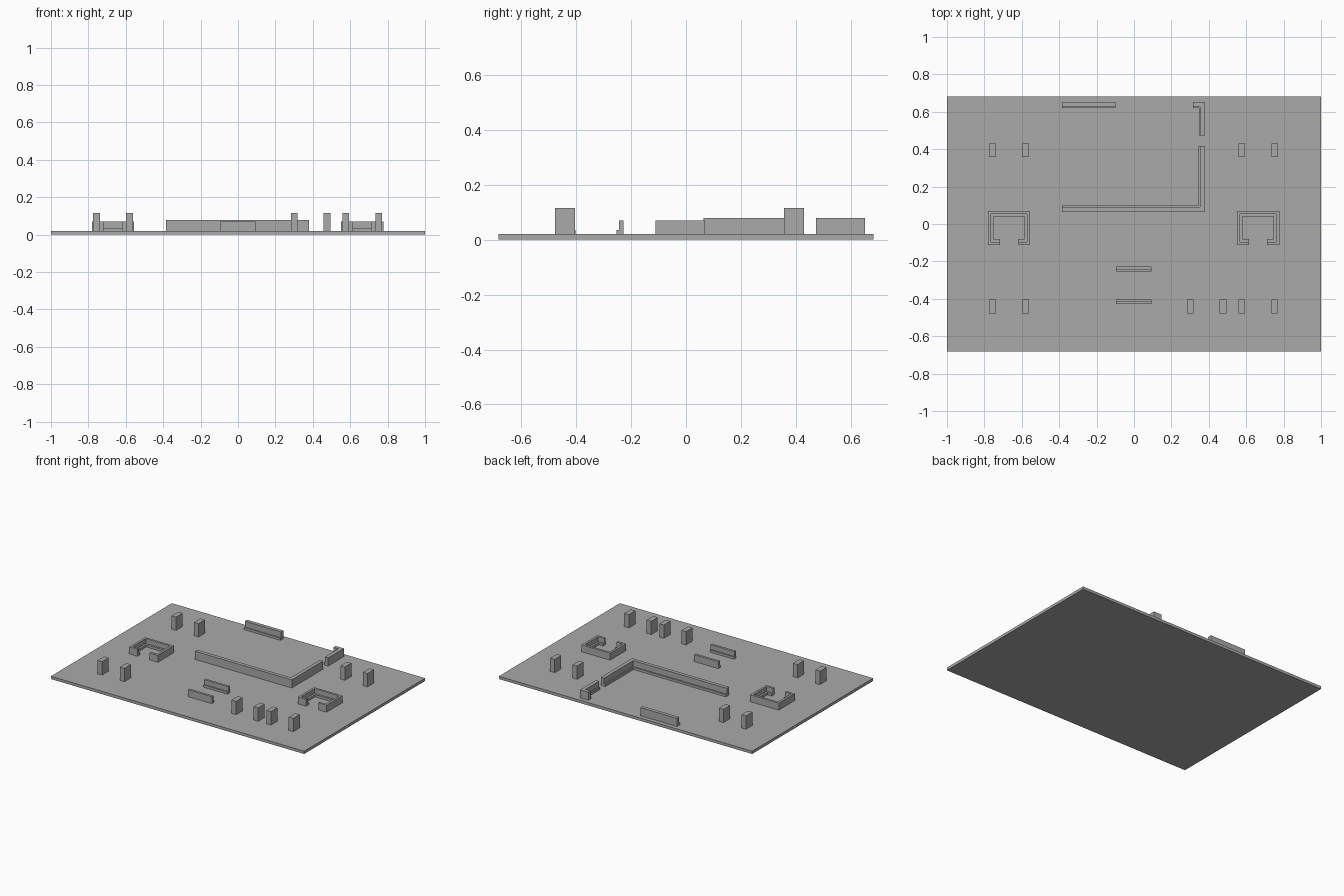
import bpy
import bmesh
from mathutils import Vector

cube = bpy.data.objects.get("Cube")
if cube:
    bpy.data.objects.remove(cube, do_unlink=True)

stone = bpy.data.materials.new("plain grey")
stone.use_nodes = True
grey = (0.4, 0.4, 0.4, 1)
stone.diffuse_color = grey
stone.node_tree.nodes["Principled BSDF"].inputs["Base Color"].default_value = grey

FLOOR = 0.02
LEDGE = 0.036


def finish(name, bm):
    bmesh.ops.recalc_face_normals(bm, faces=bm.faces)
    mesh = bpy.data.meshes.new(name)
    bm.to_mesh(mesh)
    bm.free()
    mesh.materials.append(stone)
    obj = bpy.data.objects.new(name, mesh)
    bpy.context.collection.objects.link(obj)


def box(name, center, size):
    bm = bmesh.new()
    bmesh.ops.create_cube(bm, size=1)
    bmesh.ops.scale(bm, vec=size, verts=bm.verts)
    bmesh.ops.translate(bm, vec=center, verts=bm.verts)
    finish(name, bm)


def stepped_wall(name, path, top, wall, width):
    """Sweep a wall with a low ledge on its right-hand side, with mitred corners."""
    points = [Vector(p) for p in path]
    sides = []
    for a, b in zip(points, points[1:]):
        d = (b - a).normalized()
        sides.append(Vector((d.y, -d.x)))
    profile = [(0, FLOOR), (0, top), (wall, top),
               (wall, LEDGE), (width, LEDGE), (width, FLOOR)]
    bm = bmesh.new()
    rings = []
    for i, p in enumerate(points):
        if 0 < i < len(sides):
            offset = sides[i - 1] + sides[i]
        else:
            offset = sides[min(i, len(sides) - 1)]
        rings.append([bm.verts.new((*(p + offset * o), z)) for o, z in profile])
    n = len(profile)
    for r, s in zip(rings, rings[1:]):
        for k in range(n):
            bm.faces.new((r[k], r[(k + 1) % n], s[(k + 1) % n], s[k]))
    bm.faces.new(rings[0])
    bm.faces.new(rings[-1])
    finish(name, bm)


# Ground slab
box("ground_slab", (0, 0, FLOOR / 2), (2, 1.364, FLOOR))

# Pillars in a front row and a back row
outer_columns = (-0.757, -0.58, 0.576, 0.753)
rows = {"front": (-0.441, outer_columns + (0.301, 0.476)),
        "back": (0.394, outer_columns)}
for row, (y, columns) in rows.items():
    for i, x in enumerate(columns):
        box(f"{row}_pillar_{i + 1}", (x, y, 0.0675), (0.036, 0.073, 0.095))

# Two square enclosures, open at the front
for name, x in (("right_enclosure", -0.668), ("left_enclosure", 0.664)):
    w, gap, front, back = 0.113, 0.048, -0.111, 0.069
    stepped_wall(name, [(x - gap, front), (x - w, front), (x - w, back),
                        (x + w, back), (x + w, front), (x + gap, front)],
                 0.07, 0.016, 0.03)

# Long corner wall, short corner wall and straight back wall
stepped_wall("long_corner_wall", [(0.38, 0.417), (0.38, 0.064), (-0.385, 0.064)],
             0.078, 0.026, 0.035)
stepped_wall("short_corner_wall", [(0.315, 0.652), (0.38, 0.652), (0.38, 0.473)],
             0.078, 0.026, 0.033)
stepped_wall("back_wall", [(-0.385, 0.652), (-0.098, 0.652)], 0.078, 0.026, 0.033)

# Pair of facing benches
stepped_wall("rear_bench", [(-0.096, -0.227), (0.094, -0.227)], 0.07, 0.017, 0.026)
stepped_wall("front_bench", [(0.094, -0.429), (-0.096, -0.429)], 0.07, 0.017, 0.026)
